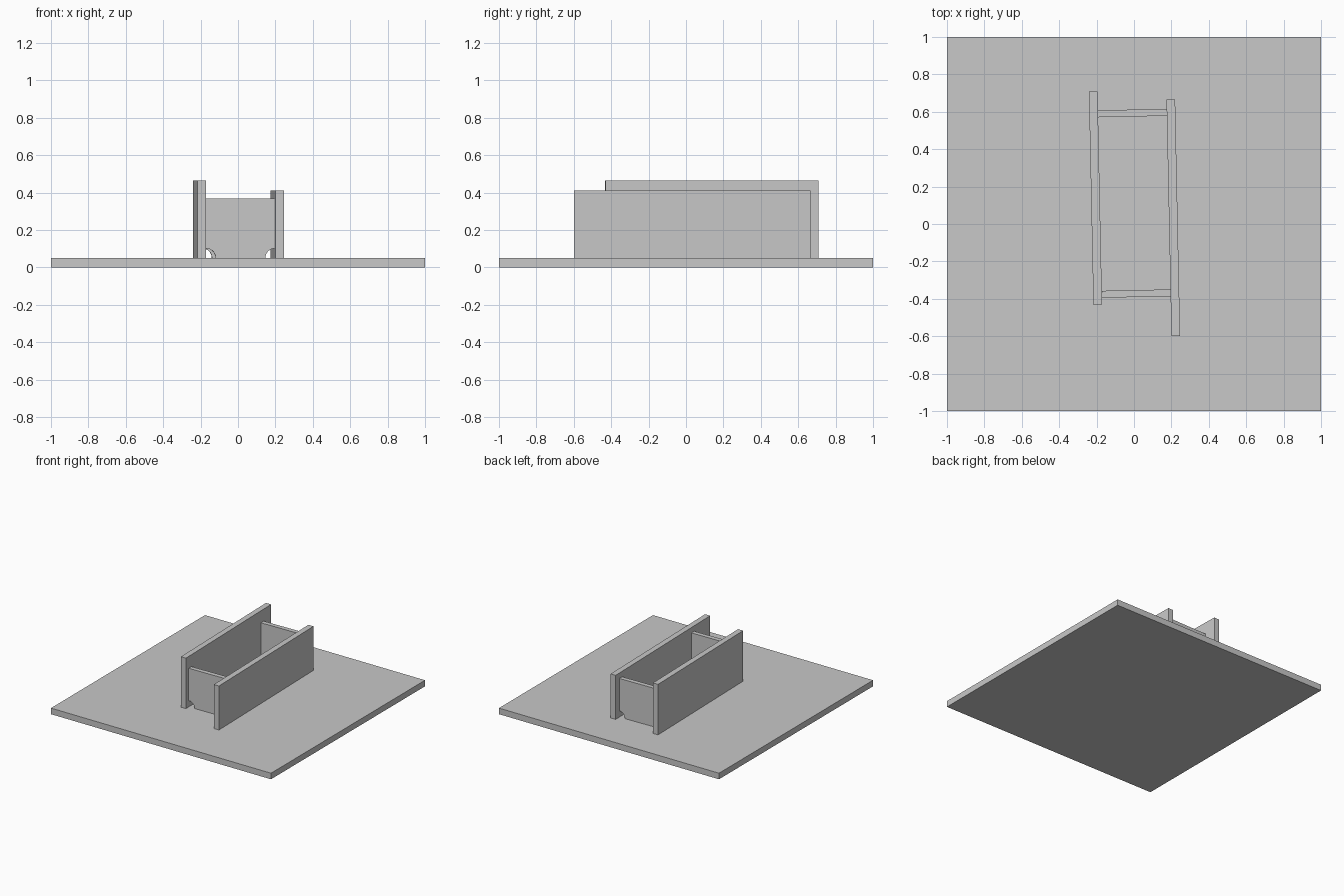
import bpy
import bmesh
from math import radians, sin, cos, pi

old = bpy.data.objects.get("Cube")
if old:
    bpy.data.objects.remove(old, do_unlink=True)

GREY = (0.58, 0.58, 0.58, 1)
grey = bpy.data.materials.new("plain grey")
grey.use_nodes = True
grey.diffuse_color = GREY
grey.node_tree.nodes["Principled BSDF"].inputs["Base Color"].default_value = GREY

BASE_TOP = 0.05
TILT = radians(1.2)


def extruded(name, profile, depth, location, angle=0):
    """Extrude an x-z profile along y, centred on the location."""
    bm = bmesh.new()
    face = bm.faces.new([bm.verts.new((x, -depth / 2, z)) for x, z in profile])
    grown = bmesh.ops.extrude_face_region(bm, geom=[face])
    moved = [v for v in grown["geom"] if isinstance(v, bmesh.types.BMVert)]
    bmesh.ops.translate(bm, verts=moved, vec=(0, depth, 0))
    bmesh.ops.recalc_face_normals(bm, faces=bm.faces)
    mesh = bpy.data.meshes.new(name)
    bm.to_mesh(mesh)
    bm.free()
    mesh.materials.append(grey)
    obj = bpy.data.objects.new(name, mesh)
    obj.location = location
    obj.rotation_euler.z = angle
    bpy.context.collection.objects.link(obj)
    return obj


def rectangle(width, height):
    w = width / 2
    return [(-w, 0), (w, 0), (w, height), (-w, height)]


def notched_panel(width, height, radius, steps=10):
    """Rectangle with a concave quarter circle cut from each lower corner."""
    w = width / 2
    arc = [(w - radius * cos(a), radius * sin(a))
           for a in (i * pi / 2 / steps for i in range(steps + 1))]
    right = arc + [(w, height)]
    return right + [(-x, z) for x, z in reversed(right)]


# Ground slab
extruded("ground_slab", rectangle(2, BASE_TOP), 2, (0, 0, 0))

# Long side walls
extruded("right_wall", rectangle(0.046, 0.415), 1.14, (-0.206, 0.138, BASE_TOP), TILT)
extruded("left_wall", rectangle(0.046, 0.362), 1.265, (0.21, 0.033, BASE_TOP), TILT)

# Cross panels with notched lower corners
panel = notched_panel(0.37, 0.317, 0.052)
extruded("front_panel", panel, 0.037, (0.013, -0.372, BASE_TOP), TILT)
extruded("back_panel", panel, 0.037, (-0.007, 0.593, BASE_TOP), TILT)
